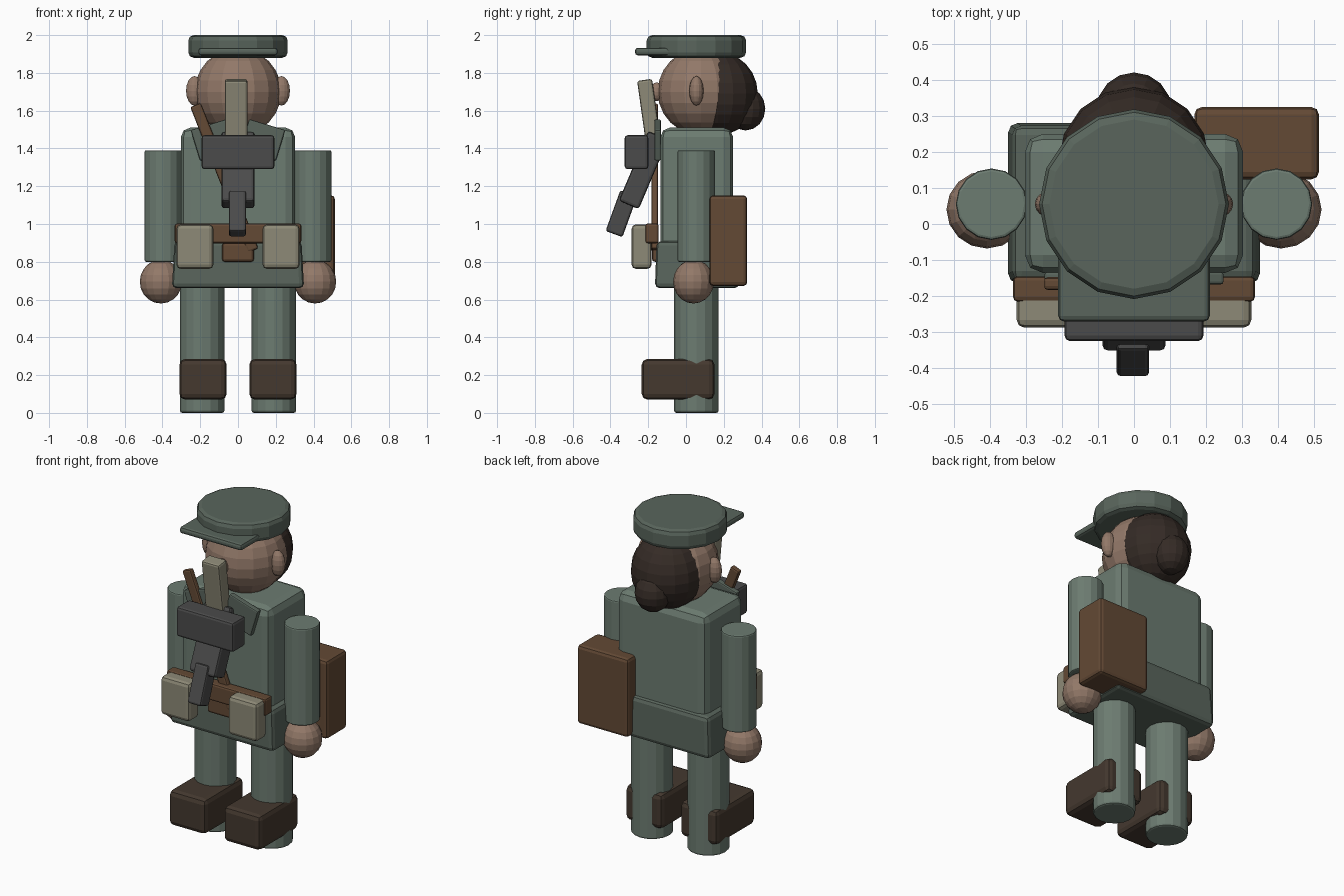
import bpy
import bmesh
from math import radians
from mathutils import Matrix, Vector

cube = bpy.data.objects.get("Cube")
if cube:
    bpy.data.objects.remove(cube, do_unlink=True)


def material(name, r, g, b):
    mat = bpy.data.materials.new(name)
    mat.use_nodes = True
    mat.diffuse_color = (r, g, b, 1)
    mat.node_tree.nodes["Principled BSDF"].inputs["Base Color"].default_value = (r, g, b, 1)
    return mat


CLOTH = material("cloth", .15, .2, .165)
DARK_CLOTH = material("dark_cloth", .1, .13, .107)
SKIN = material("skin", .29, .19, .14)
HAIR = material("hair", .035, .024, .019)
LEATHER = material("leather", .125, .067, .035)
BOOT = material("boot_leather", .058, .04, .028)
CANVAS = material("canvas", .27, .255, .185)
METAL = material("metal", .07, .07, .07)


def finish(name, bm, loc, mat, rot=(0, 0, 0), bevel=0, segments=2):
    mesh = bpy.data.meshes.new(name)
    bm.to_mesh(mesh)
    bm.free()
    mesh.materials.append(mat)
    obj = bpy.data.objects.new(name, mesh)
    bpy.context.collection.objects.link(obj)
    obj.location = loc
    obj.rotation_euler = [radians(a) for a in rot]
    if bevel:
        mod = obj.modifiers.new("soft_edges", "BEVEL")
        mod.width = bevel
        mod.segments = segments
        mod.limit_method = "ANGLE"
        mod.angle_limit = radians(40)
    return obj


def box(name, loc, size, mat, rot=(0, 0, 0), bevel=.02, taper=1, segments=2):
    bm = bmesh.new()
    bmesh.ops.create_cube(bm, size=1, matrix=Matrix.Diagonal((*size, 1)))
    for v in bm.verts:
        if v.co.z > 0:
            v.co.x *= taper
            v.co.y *= taper
    return finish(name, bm, loc, mat, rot, bevel, segments)


def tube(name, loc, radius, depth, mat, bevel=.01):
    bm = bmesh.new()
    bmesh.ops.create_cone(bm, cap_ends=True, segments=16, radius1=radius,
                          radius2=radius, depth=depth)
    return finish(name, bm, loc, mat, bevel=bevel)


def ball(name, loc, radii, mat, rings=10):
    bm = bmesh.new()
    bmesh.ops.create_uvsphere(bm, u_segments=16, v_segments=rings, radius=1,
                              matrix=Matrix.Diagonal((*radii, 1)))
    return finish(name, bm, loc, mat)


# Head, hair and cap
ball("head", (0, .08, 1.7), (.23, .23, .23), SKIN, 12)
ball("nose", (0, -.155, 1.7), (.035, .035, .05), SKIN, 8)
ball("hair", (0, .17, 1.69), (.21, .21, .22), HAIR, 12)
ball("hair_bun", (0, .315, 1.61), (.105, .105, .115), HAIR, 8)
tube("cap_crown", (0, .055, 1.94), .263, .12, DARK_CLOTH, .028)
box("cap_brim", (0, -.12, 1.913), (.42, .3, .04), DARK_CLOTH, bevel=.015)

# Body
box("torso", (0, .057, 1.16), (.605, .385, .7), CLOTH, bevel=.05)
box("jacket_skirt", (0, .058, .785), (.7, .445, .25), DARK_CLOTH, bevel=.025, taper=.96)

# Limbs, ears, collar flaps and belt pouches on both sides
for side, s in (("left", 1), ("right", -1)):
    ball(side + "_ear", (s * .23, .055, 1.705), (.045, .038, .078), SKIN, 8)
    tube(side + "_arm", (s * .395, .055, 1.095), .099, .59, CLOTH, .008)
    ball(side + "_hand", (s * .408, .04, .695), (.112, .108, .116), SKIN)
    tube(side + "_leg", (s * .19, .055, .38), .118, .76, CLOTH, .012)
    box(side + "_boot", (s * .185, -.042, .178), (.25, .385, .215), BOOT, bevel=.03)
    box(side + "_collar_flap", (s * .13, -.15, 1.445), (.2, .035, .17), DARK_CLOTH,
        rot=(0, s * 17, 0), bevel=.008)
    box(side + "_pouch", (s * .228, -.235, .88), (.195, .105, .235), CANVAS, bevel=.022)

# Belt, bag and shoulder strap
box("belt", (0, -.18, .95), (.67, .07, .105), LEATHER, bevel=.012)
box("satchel", (.34, .224, .912), (.345, .2, .48), LEATHER)
box("belt_flap", (0, -.15, .85), (.17, .06, .1), LEATHER, bevel=.015)
strap_top, strap_end = Vector((-.225, -.165, 1.63)), Vector((.08, -.165, .86))
strap = strap_top - strap_end
box("shoulder_strap", (strap_top + strap_end) / 2, (.06, .035, strap.length), LEATHER,
    rot=(0, -21.6, 0), bevel=.01)

# Slung rifle
box("rifle_stock", (-.01, -.19, 1.555), (.12, .08, .42), CANVAS, rot=(8, 0, 0), bevel=.012)
box("rifle_receiver", (0, -.262, 1.38), (.385, .125, .18), METAL, bevel=.015)
box("rifle_body", (0, -.225, 1.285), (.175, .115, .4), METAL, rot=(-23, 0, 0), bevel=.015)
box("rifle_barrel", (-.003, -.342, 1.055), (.09, .095, .23), METAL, rot=(-20, 0, 0), bevel=.012)
